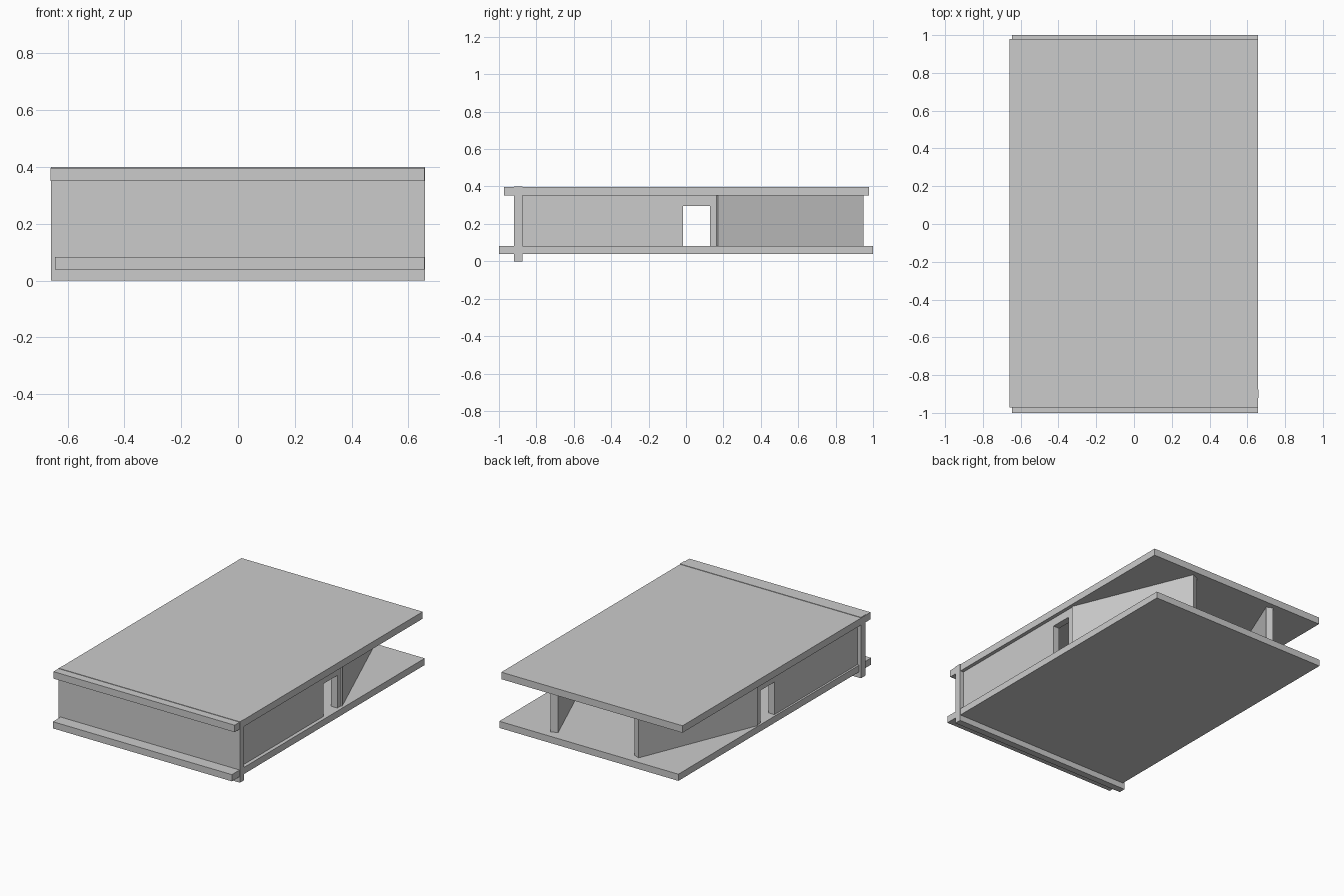
import bpy, bmesh
from mathutils import Vector

if "Cube" in bpy.data.objects:
    bpy.data.objects.remove(bpy.data.objects["Cube"])


def prism(name, base, offset):
    """Extrude a flat polygon along an offset vector."""
    bm = bmesh.new()
    face = bm.faces.new([bm.verts.new(p) for p in base])
    new = bmesh.ops.extrude_face_region(bm, geom=[face])["geom"]
    moved = [v for v in new if isinstance(v, bmesh.types.BMVert)]
    bmesh.ops.translate(bm, verts=moved, vec=Vector(offset))
    bmesh.ops.recalc_face_normals(bm, faces=bm.faces)
    mesh = bpy.data.meshes.new(name)
    bm.to_mesh(mesh)
    bm.free()
    obj = bpy.data.objects.new(name, mesh)
    bpy.context.collection.objects.link(obj)
    return obj


def slab(name, x0, x1, y0, y1, z0, z1):
    base = [(x0, y0, z0), (x1, y0, z0), (x1, y1, z0), (x0, y1, z0)]
    return prism(name, base, (0, 0, z1 - z0))


FLOOR, CEILING, THICK = 0.083, 0.351, 0.045

# Floor, roof and the full-height front wall
slab("floor_plate", -0.645, 0.656, -1.0, 1.0, 0.039, FLOOR)
slab("roof_plate", -0.66, 0.656, -0.972, 0.979, CEILING, 0.397)
slab("front_wall", -0.658, 0.658, -0.92, -0.875, 0.0, 0.40)

# Side walls with a door opening
profile = [(-0.875, FLOOR), (-0.015, FLOOR), (-0.015, 0.297), (0.128, 0.297),
           (0.128, FLOOR), (0.164, FLOOR), (0.164, CEILING), (-0.875, CEILING)]
side = prism("side_walls", [(0.632, y, z) for y, z in profile], (-THICK, 0, 0))

# Angled walls converging towards the open back
start, end = Vector((0.639, 0.17, FLOOR)), Vector((0.319, 0.948, FLOOR))
d = (end - start).normalized()
inward = Vector((-d.y, d.x, 0)) * THICK
angled = prism("angled_walls", [start, end, end + inward, start + inward],
               (0, 0, CEILING - FLOOR))

for wall in (side, angled):
    wall.modifiers.new("Mirror", "MIRROR")
